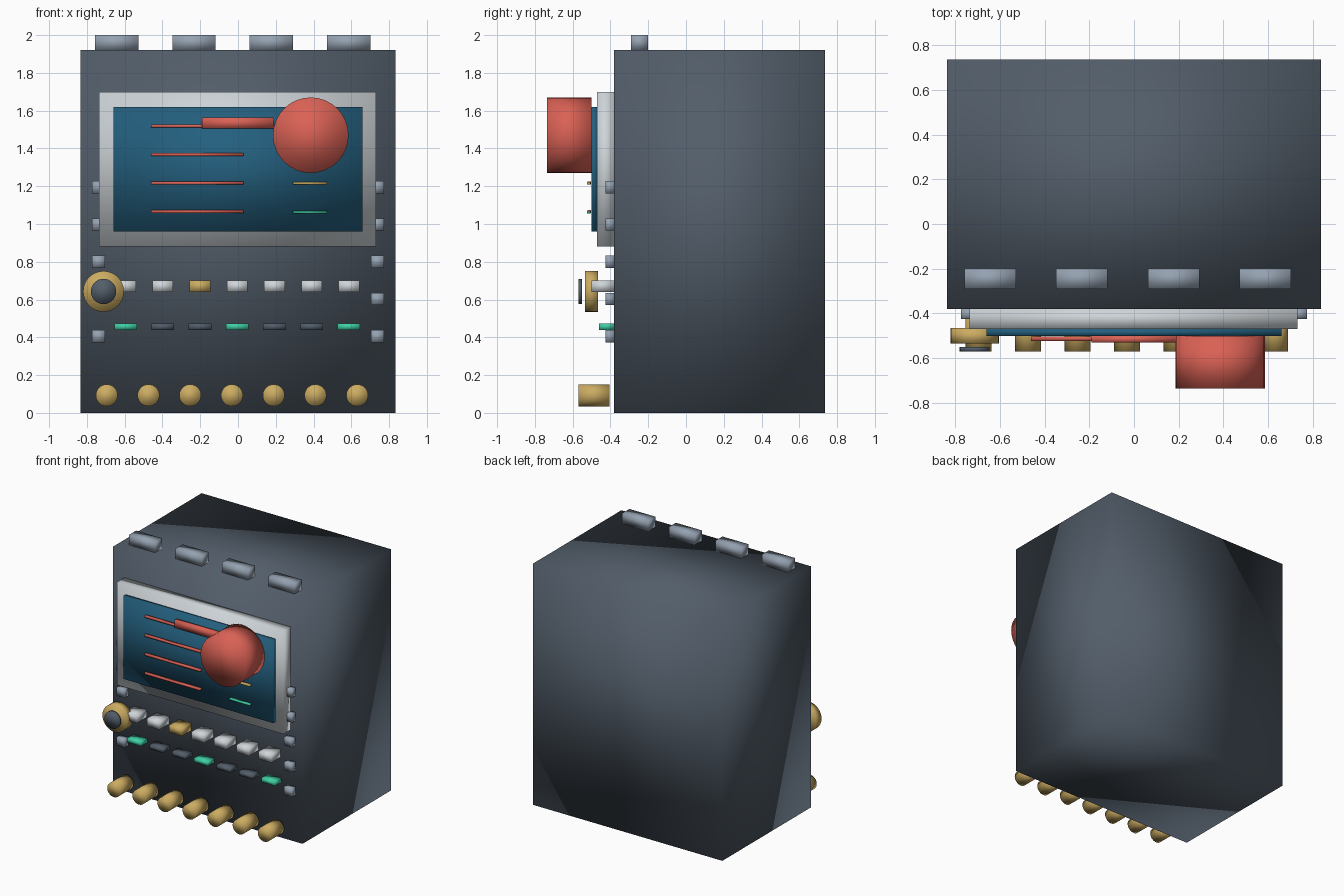
import bpy
import math
from mathutils import Matrix

if "Cube" in bpy.data.objects:
    bpy.data.objects.remove(bpy.data.objects["Cube"])


def material(name, rgb):
    m = bpy.data.materials.new(name)
    m.use_nodes = True
    m.diffuse_color = (*rgb, 1)
    m.node_tree.nodes["Principled BSDF"].inputs["Base Color"].default_value = (*rgb, 1)
    return m


slate = material("slate", (0.085, 0.11, 0.143))
steel = material("steel grey", (0.3, 0.36, 0.44))
silver = material("pale silver", (0.62, 0.66, 0.69))
blue = material("screen blue", (0.017, 0.115, 0.21))
red = material("coral red", (0.7, 0.12, 0.09))
gold = material("brass gold", (0.6, 0.41, 0.12))
green = material("mint green", (0.05, 0.62, 0.37))


def finish(name, mat):
    ob = bpy.context.object
    ob.name = ob.data.name = name
    ob.data.materials.append(mat)
    # shading is soft across every edge, even on the boxes
    bpy.ops.object.shade_smooth()
    return ob


def box(name, mat, x, y, z):
    """Box spanning the given (low, high) ranges."""
    bpy.ops.mesh.primitive_cube_add(size=1)
    ob = finish(name, mat)
    spans = (x, y, z)
    size = [b - a for a, b in spans]
    mid = [(a + b) / 2 for a, b in spans]
    ob.data.transform(Matrix.Translation(mid) @ Matrix.Diagonal((*size, 1)))
    return ob


def around(centre, width):
    return (centre - width / 2, centre + width / 2)


def disc(name, mat, x, z, radius, y):
    """Cylinder pointing forward, spanning the y range."""
    bpy.ops.mesh.primitive_cylinder_add(vertices=32, radius=radius, depth=y[1] - y[0])
    ob = finish(name, mat)
    ob.data.transform(Matrix.Translation((x, sum(y) / 2, z)) @ Matrix.Rotation(math.pi / 2, 4, "X"))
    return ob


FACE = -0.38

# Cabinet and the display on its front
box("cabinet", slate, (-0.835, 0.835), (FACE, 0.735), (0, 1.92))
box("screen_frame", silver, (-0.735, 0.73), (-0.47, FACE), (0.88, 1.70))
box("screen", blue, (-0.66, 0.66), (-0.5, -0.47), (0.96, 1.62))

# Tabs along the top front edge
for i in range(4):
    box(f"top_tab_{i + 1}", steel, around(-0.643 + 0.41 * i, 0.23), (-0.29, -0.2), (1.92, 2.0))

# Raised graphics on the screen
disc("dial", red, 0.385, 1.47, 0.2, (-0.735, -0.5))
box("dial_bar", red, (-0.19, 0.19), (-0.53, -0.5), (1.505, 1.565))
for i in range(4):
    box(f"text_line_{i + 1}", red, (-0.46, 0.03), (-0.522, -0.502), around(1.518 - 0.151 * i, 0.016))
for name, mat, z in (("gold_line", gold, 1.215), ("green_line", green, 1.063)):
    box(name, mat, (0.29, 0.47), (-0.525, -0.505), around(z, 0.014))

# Side bolts
for side, label in ((-1, "right"), (1, "left")):
    for i in range(5):
        box(f"{label}_bolt_{i + 1}", steel, around(0.738 * side, 0.07), (-0.425, FACE),
            around(1.195 - 0.1975 * i, 0.065))

# Row of keys with a row of indicator lights below
for i in range(7):
    x = -0.595 + 0.197 * i
    box(f"key_{i + 1}", gold if i == 2 else silver, around(x, 0.11), (-0.5, FACE), (0.64, 0.70))
    box(f"indicator_{i + 1}", green if i % 3 == 0 else slate, around(x, 0.12),
        (-0.46, FACE), (0.44, 0.473))

# Knob with its cap
disc("knob", gold, -0.712, 0.643, 0.108, (-0.535, -0.465))
disc("knob_cap", slate, -0.712, 0.643, 0.067, (-0.57, -0.55))

# Plugs along the foot
for i in range(7):
    disc(f"plug_{i + 1}", gold, -0.695 + 0.221 * i, 0.093, 0.058, (-0.57, -0.405))
